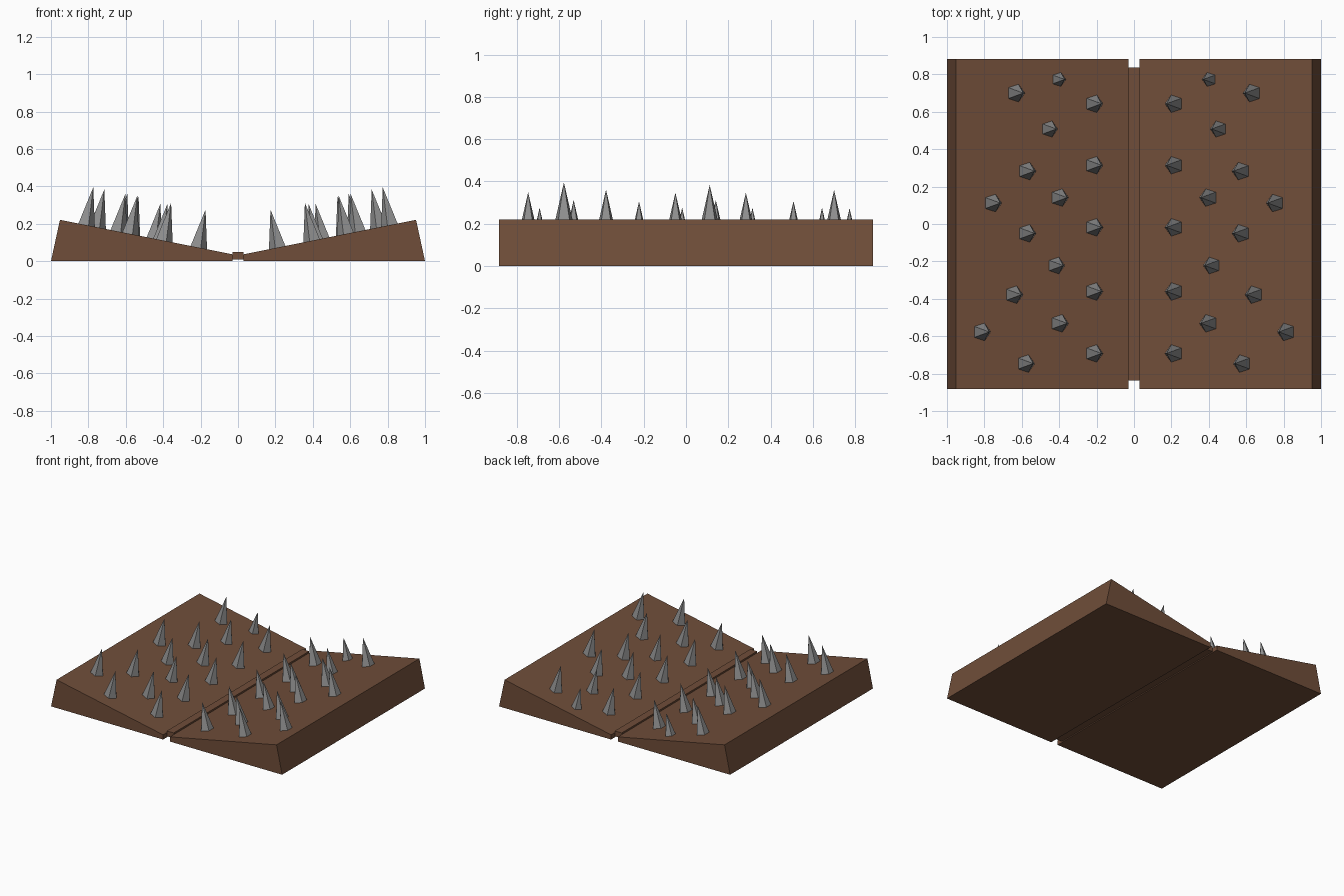
import bpy, bmesh, math
from mathutils import Vector, Matrix

if "Cube" in bpy.data.objects:
    bpy.data.objects.remove(bpy.data.objects["Cube"])


def material(name, rgb):
    m = bpy.data.materials.new(name)
    m.diffuse_color = (*rgb, 1)
    m.use_nodes = True
    m.node_tree.nodes["Principled BSDF"].inputs["Base Color"].default_value = m.diffuse_color
    return m


WOOD = material("brown wood", (0.16, 0.075, 0.041))
STEEL = material("grey steel", (0.27, 0.27, 0.27))


def finish(name, bm, mat):
    bmesh.ops.recalc_face_normals(bm, faces=bm.faces)
    mesh = bpy.data.meshes.new(name)
    bm.to_mesh(mesh)
    bm.free()
    mesh.materials.append(mat)
    ob = bpy.data.objects.new(name, mesh)
    bpy.context.collection.objects.link(ob)
    return ob


def extrude_profile(name, profile, y0, y1, mat):
    """Extrude an x-z outline along y."""
    bm = bmesh.new()
    face = bm.faces.new([bm.verts.new((x, y0, z)) for x, z in profile])
    ext = bmesh.ops.extrude_face_region(bm, geom=[face])
    verts = [g for g in ext["geom"] if isinstance(g, bmesh.types.BMVert)]
    bmesh.ops.translate(bm, verts=verts, vec=(0, y1 - y0, 0))
    return finish(name, bm, mat)


# Sloping top surface of the right panel
X0, Z0, X1, Z1 = 0.03, 0.037, 0.952, 0.221
SLOPE = math.atan2(Z1 - Z0, X1 - X0)

# Spike base centres on the right panel: x, y, size factor
SPIKES = [
    (0.403, 0.773, 0.80), (0.632, 0.70, 1), (0.214, 0.643, 1),
    (0.452, 0.508, 0.92), (0.572, 0.283, 1), (0.214, 0.314, 1),
    (0.398, 0.141, 1), (0.755, 0.112, 1), (0.214, -0.018, 1),
    (0.572, -0.05, 1), (0.416, -0.222, 0.95), (0.642, -0.378, 1),
    (0.214, -0.361, 1), (0.814, -0.577, 1), (0.398, -0.531, 1),
    (0.214, -0.692, 1), (0.579, -0.746, 1),
]

for side, s in (("right", 1), ("left", -1)):
    # Wedge-shaped panel
    outline = [(X0, 0), (1, 0), (X1, Z1), (X0, Z0)]
    extrude_profile(side + "_panel", [(s * x, z) for x, z in outline],
                    -0.883, 0.883, WOOD)

    # Five-sided spikes standing square to the slope
    bm = bmesh.new()
    for x, y, k in SPIKES:
        h = 0.206 * k
        z = Z0 + (x - X0) * math.tan(SLOPE)
        place = (Matrix.Translation((x, y, z))
                 @ Matrix.Rotation(-SLOPE, 4, 'Y'))
        ring = []
        for i in range(5):
            a = math.radians(36 + 72 * i)
            p = place @ Vector((0.05 * k * math.cos(a),
                                0.05 * k * math.sin(a), -0.002))
            ring.append(bm.verts.new((s * p.x, p.y, p.z)))
        p = place @ Vector((0, 0, h))
        tip = bm.verts.new((s * p.x, p.y, p.z))
        bm.faces.new(ring)
        for i in range(5):
            bm.faces.new((ring[i], ring[(i + 1) % 5], tip))
    finish(side + "_spikes", bm, STEEL)

# Hinge bar between the panels
extrude_profile("hinge_bar",
                [(-0.03, 0.008), (0.03, 0.008), (0.03, 0.05), (-0.03, 0.05)],
                -0.837, 0.837, WOOD)
